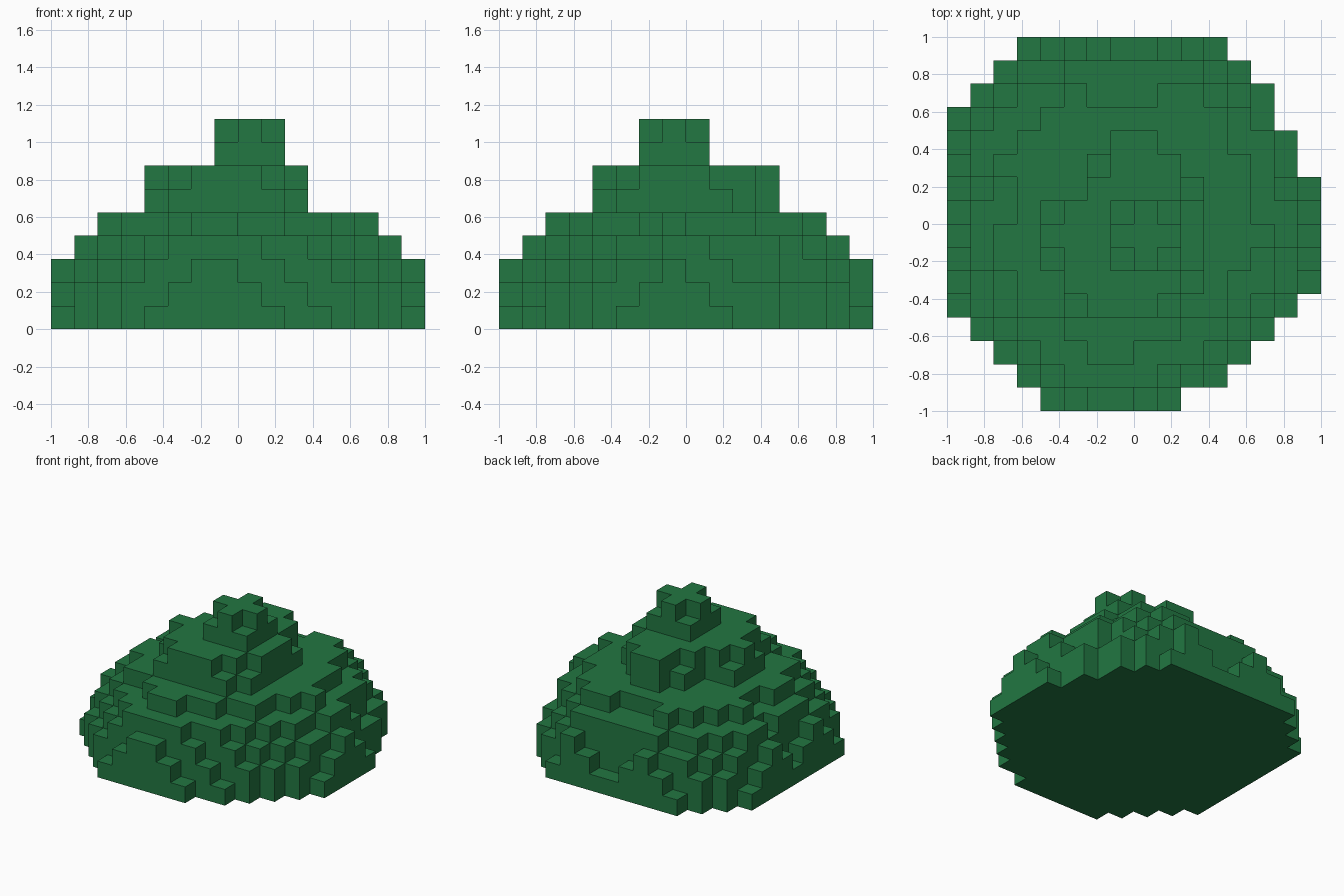
import bpy, bmesh

if "Cube" in bpy.data.objects:
    bpy.data.objects.remove(bpy.data.objects["Cube"])

N, S = 16, 0.125          # 16 x 16 grid of small cubes
H = [[0] * N for _ in range(N)]   # H[row][column] = stack height in cubes


def tier(height, first_row, spans):
    """Raise rows of cells, front to back, to a height."""
    for k, (a, b) in enumerate(spans):
        for i in range(a, b + 1):
            H[first_row + k][i] = max(H[first_row + k][i], height)


# Ground outline
tier(1, 0, [(4, 9), (3, 11), (2, 12), (1, 13), (0, 14)] + [(0, 15)] * 5 +
     [(0, 14), (0, 14), (0, 13), (1, 13), (2, 12), (3, 11)])
solid = [[h > 0 for h in row] for row in H]

# Lower sides: two cubes high near the rim, three further in
for j in range(1, N - 1):
    for i in range(1, N - 1):
        if solid[j][i]:
            inner = all(solid[j + b][i + a] for a, b in ((1, 0), (-1, 0), (0, 1), (0, -1)))
            H[j][i] = 3 if inner else 2
H[1][11] = 1

# Stepped leaf clumps along the four outer edges
for k, h in enumerate((1, 2, 3, 3, 2, 1)):
    H[0][4 + k] = h
for k, h in enumerate((1, 2, 3, 2, 1)):
    H[5 + k][15] = h
for k, h in enumerate((1, 2, 3, 2, 1, 1, 2, 3, 1)):
    H[15][3 + k] = h
for k, h in enumerate((1, 2, 3, 2, 1, 2, 3, 2, 1)):
    H[4 + k][0] = h

# Shoulder, upper and crown tiers
tier(4, 1, [(5, 8), (4, 10), (3, 11), (2, 12), (2, 13), (1, 13), (1, 14), (1, 14),
            (2, 13), (1, 13), (1, 13), (2, 12), (3, 11), (5, 10)])
tier(5, 2, [(6, 7), (5, 9), (3, 11), (3, 11), (2, 12), (2, 13), (3, 12),
            (3, 12), (2, 12), (3, 11), (4, 11), (5, 5)])
tier(5, 13, [(9, 10)])
tier(6, 4, [(5, 9), (5, 10), (4, 10), (4, 10), (4, 10), (6, 10), (6, 9), (7, 8)])
tier(7, 4, [(6, 8), (5, 9), (5, 10), (4, 10), (5, 10), (6, 9), (7, 9), (7, 8)])
tier(8, 6, [(7, 9)] * 3)
tier(9, 6, [(8, 8), (7, 9), (8, 8)])


# Skin of the stacked cubes
def height(i, j):
    return H[j][i] if 0 <= i < N and 0 <= j < N else 0


bm = bmesh.new()


def quad(*pts):
    bm.faces.new([bm.verts.new((x * S - 1, y * S - 1, z * S)) for x, y, z in pts])


for j in range(N):
    for i in range(N):
        h = height(i, j)
        if not h:
            continue
        c = [(i, j), (i + 1, j), (i + 1, j + 1), (i, j + 1)]
        quad(*[(x, y, h) for x, y in c])
        quad(*[(x, y, 0) for x, y in reversed(c)])
        for k, (a, b) in enumerate(((0, -1), (1, 0), (0, 1), (-1, 0))):
            p, q = c[k], c[(k + 1) % 4]
            for z in range(height(i + a, j + b), h):
                quad((*p, z), (*q, z), (*q, z + 1), (*p, z + 1))
bmesh.ops.remove_doubles(bm, verts=bm.verts, dist=0.001)

mesh = bpy.data.meshes.new("bush")
bm.to_mesh(mesh)
bm.free()
green = bpy.data.materials.new("leaf green")
green.diffuse_color = (0.016, 0.184, 0.054, 1)
green.use_nodes = True
green.node_tree.nodes["Principled BSDF"].inputs["Base Color"].default_value = green.diffuse_color
mesh.materials.append(green)
bush = bpy.data.objects.new("bush", mesh)
bpy.context.collection.objects.link(bush)
